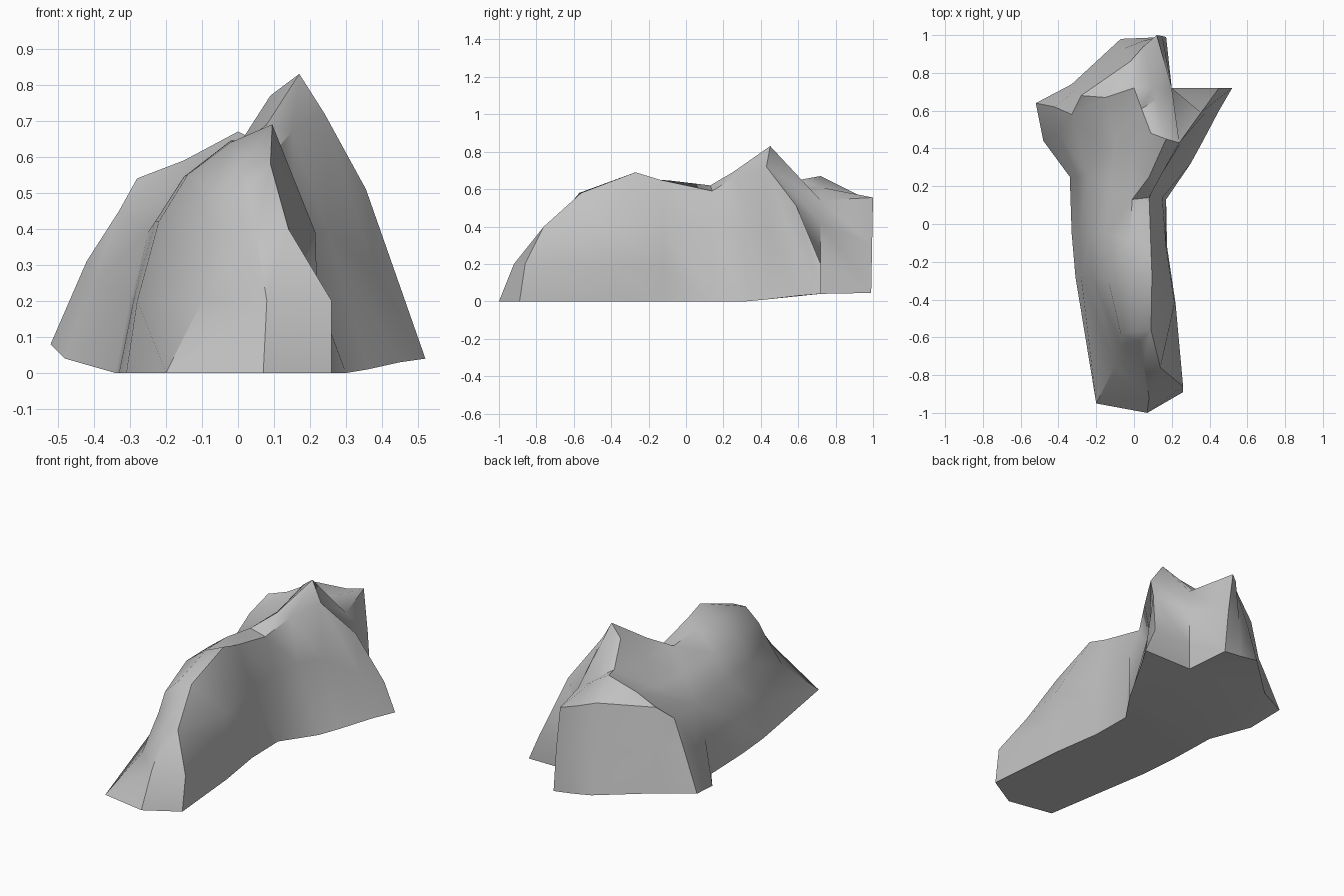
import bpy
import bmesh
import math

# Remove the default object only
default_cube = bpy.data.objects.get("Cube")
if default_cube:
    bpy.data.objects.remove(default_cube, do_unlink=True)

# Single stone colour
stone = bpy.data.materials.new("grey_stone")
stone.use_nodes = True
stone_colour = (0.54, 0.54, 0.54, 1)
stone.diffuse_color = stone_colour
stone.node_tree.nodes["Principled BSDF"].inputs["Base Color"].default_value = stone_colour

rock_mesh = bmesh.new()
shared_points = {}


def corner(position):
    """Return one shared vertex per position, so neighbouring slopes join."""
    if position not in shared_points:
        shared_points[position] = rock_mesh.verts.new(position)
    return shared_points[position]


def add_face(positions):
    """Add a face, dropping repeated corners where a slope narrows to a point."""
    unique = list(dict.fromkeys(positions))
    if len(unique) > 2:
        rock_mesh.faces.new([corner(position) for position in unique])


def loft(*rails):
    """Stretch a faceted surface across neighbouring rails."""
    for upper, lower in zip(rails, rails[1:]):
        for step in range(len(upper) - 1):
            add_face((upper[step], upper[step + 1], lower[step + 1], lower[step]))


# Landmarks where several slopes meet
peak = (.17, .45, .83)
peak_left = (.09, .48, .77)
peak_right = (.24, .43, .72)
saddle = (-.01, .13, .62)
saddle_right = (.08, .14, .59)
valley_foot = (-.25, .26, .39)
valley_head = (.04, .61, .65)
back_notch = (.2, .72, .54)
left_shoulder = (-.33, .58, .45)
right_foot = (.17, .13, 0)
right_tip = (.52, .72, .04)
right_tip_top = (.45, .72, .2)
side_mid = (.15, .14, .4)
shoulder_end = (-.13, .2, .51)
left_low_end = (-.3, .25, .2)
left_foot_end = (-.34, .25, 0)

# Main ridge: rails run front to back, from the left foot over to the right foot
left_foot = [(-.2, -.95, 0), (-.31, -.28, 0), (-.33, -.05, 0), left_foot_end]
left_low = [(-.1, -.75, .2), (-.28, -.28, .2), (-.29, -.05, .2), left_low_end]
left_mid = [(-.07, -.64, .4), (-.22, -.28, .42), (-.23, -.05, .42), valley_foot]
shoulder = [(-.07, -.58, .5), (-.14, -.28, .55), (-.15, -.05, .545), shoulder_end]
crown = [(.01, -.57, .58), (-.02, -.27, .64), (-.02, -.08, .645), saddle]
crest = [(.09, -.56, .58), (.095, -.27, .69), (.09, -.14, .65), saddle_right]
right_mid = [(.14, -.76, .4), (.215, -.42, .39), (.17, -.12, .4), side_mid]
right_low = [(.26, -.86, .2), (.22, -.42, .2), (.175, -.12, .2), right_foot]
right_base = [(.26, -.89, 0), (.22, -.42, 0), (.175, -.12, 0), right_foot]
ridge = [left_foot, left_low, left_mid, shoulder, crown, crest, right_mid, right_low, right_base]
loft(*ridge)

# Front slope closes the nose of the ridge
nose = [rail[0] for rail in ridge]
nose_left = nose[:5]
nose_right = nose[:4:-1] + [crest[0]]
nose_middle = [(.07, -1, 0), (.08, -.92, .2), (.05, -.74, .39), (.03, -.62, .52), crown[0]]
loft(nose_left, nose_middle, nose_right)

# Climb from the saddle to the peak, with the valley on its left
climb = [saddle, (.08, .25, .69), peak]
climb_edge = [saddle_right, (.15, .27, .67), peak_right]
valley = [valley_foot, (-.1, .44, .52), valley_head]
loft(climb_edge, climb, [shoulder_end, (0, .37, .63), peak_left], valley)

# Right spur: outer side, then the steep back
spur_edge = [peak_right, (.355, .59, .51), right_tip_top]
spur_side = [side_mid, (.165, .32, .39), (.25, .43, .39), (.38, .59, .28), right_tip]
spur_base = [right_foot, (.3, .32, 0), (.36, .43, .01), (.45, .6, .03), right_tip]
loft(climb_edge + spur_edge[1:], spur_side, spur_base)

notch_mid = (.2, .72, .42)
notch_low = (.2, .72, .2)
notch_base = (.2, .72, .04)
notch_lip = (.12, .66, .6)
spur_back = [valley_head, notch_lip, back_notch, notch_mid, notch_low, notch_base]
loft([peak_left, peak] + spur_edge + [right_tip], spur_back)

# Left spur: sloping top and back wall
spur_top = [left_shoulder, (-.15, .67, .59), (0, .72, .67), (.1, .72, .61), back_notch]
wall_top = [left_shoulder, (-.28, .68, .54), (-.02, .86, .565), (.05, .94, .56), (.12, 1, .555)]
wall_mid = [(-.42, .62, .31), (-.31, .71, .3), (-.05, .93, .3), (.05, .97, .3), (.15, .995, .3)]
wall_base = [(-.52, .64, .08), (-.33, .74, .07), (-.07, .98, .08), (.05, .985, .06), (.17, .99, .045)]
loft(valley + [notch_lip, back_notch], spur_top, wall_top, wall_mid, wall_base)

# Left spur: front side, and the short wall beside the notch
loft([valley_foot, left_shoulder, left_shoulder],
     [left_low_end, (-.4, .48, .26), wall_mid[0]],
     [left_foot_end, (-.48, .44, .04), wall_base[0]])
loft([back_notch, notch_mid, notch_low, notch_base],
     [wall_top[-1], wall_mid[-1], wall_base[-1], wall_base[-1]])

# Underside, outward normals and final object
rim = [edge for edge in rock_mesh.edges if edge.is_boundary]
bmesh.ops.holes_fill(rock_mesh, edges=rim, sides=0)
bmesh.ops.triangulate(rock_mesh, faces=[f for f in rock_mesh.faces if len(f.verts) > 4])
bmesh.ops.recalc_face_normals(rock_mesh, faces=rock_mesh.faces)

mesh = bpy.data.meshes.new("rock_ridge")
rock_mesh.to_mesh(mesh)
rock_mesh.free()
mesh.materials.append(stone)
rock = bpy.data.objects.new("rock_ridge", mesh)
bpy.context.collection.objects.link(rock)
bpy.context.view_layer.objects.active = rock
rock.select_set(True)
bpy.ops.object.shade_smooth_by_angle(angle=math.radians(40))
